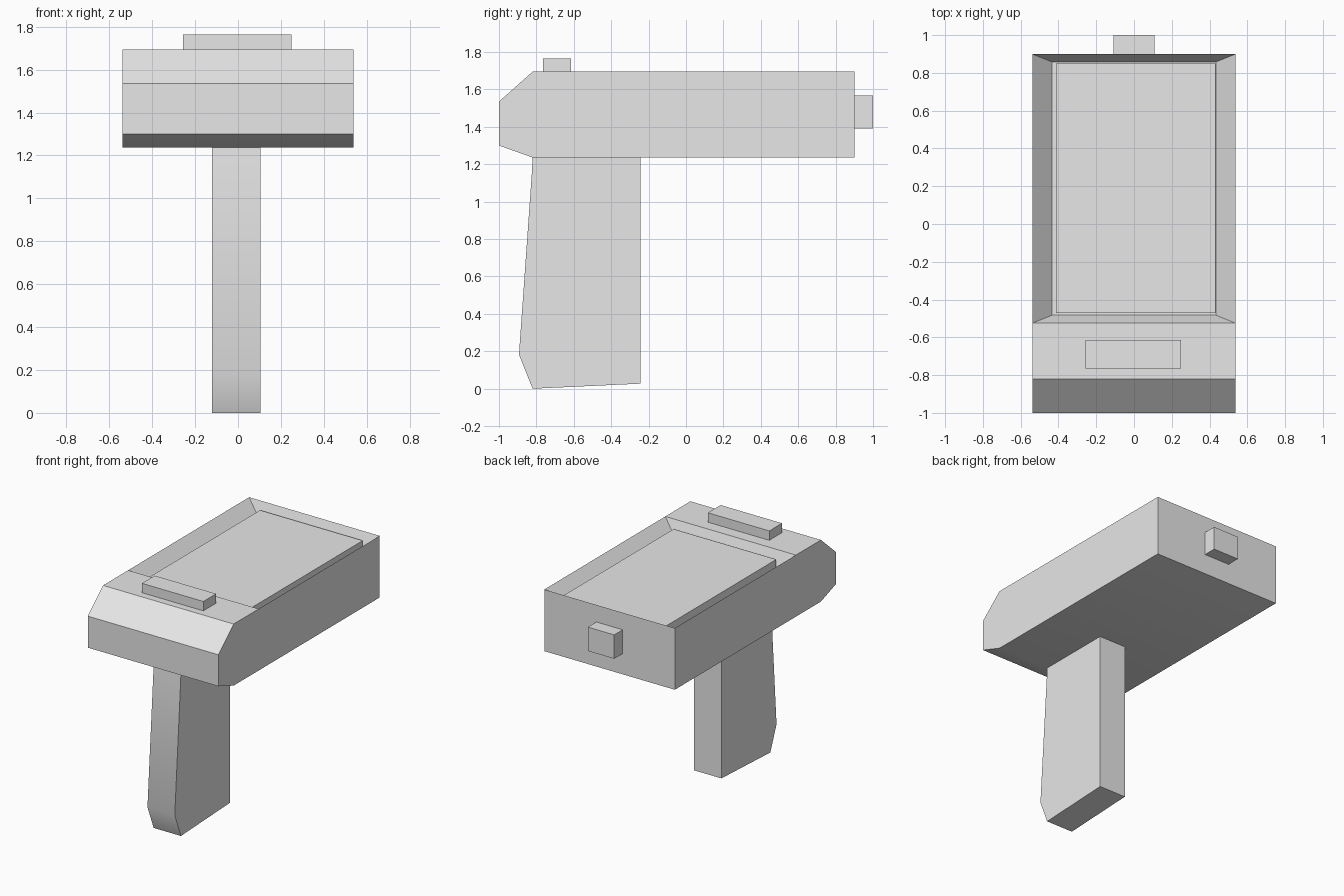
import bpy, bmesh, math

if "Cube" in bpy.data.objects:
    bpy.data.objects.remove(bpy.data.objects["Cube"])

grey = bpy.data.materials.new("light grey")
grey.diffuse_color = (0.8, 0.8, 0.8, 1)
grey.use_nodes = True
grey.node_tree.nodes["Principled BSDF"].inputs["Base Color"].default_value = grey.diffuse_color


def finish(name, bm):
    bmesh.ops.recalc_face_normals(bm, faces=bm.faces[:])
    mesh = bpy.data.meshes.new(name)
    bm.to_mesh(mesh)
    bm.free()
    mesh.materials.append(grey)
    obj = bpy.data.objects.new(name, mesh)
    bpy.context.collection.objects.link(obj)
    bpy.ops.object.select_all(action='DESELECT')
    bpy.context.view_layer.objects.active = obj
    obj.select_set(True)
    bpy.ops.object.shade_smooth_by_angle(angle=math.radians(30))
    return obj


def extrude_profile(profile, x0, x1, skip=()):
    """Extrude a (y, z) outline across x, leaving out the listed strips."""
    bm = bmesh.new()
    left = [bm.verts.new((x0, y, z)) for y, z in profile]
    right = [bm.verts.new((x1, y, z)) for y, z in profile]
    bm.faces.new(left)
    bm.faces.new(right)
    n = len(profile)
    for i in range(n):
        j = (i + 1) % n
        if i not in skip:
            bm.faces.new((left[i], left[j], right[j], right[i]))
    return bm, left, right


def box(name, x, y, z):
    outline = [(y[0], z[0]), (y[1], z[0]), (y[1], z[1]), (y[0], z[1])]
    return finish(name, extrude_profile(outline, *x)[0])


# Main housing with a sloped display recess in its top
W = 0.538
housing = [(-1, 1.30), (-0.82, 1.236), (0.9, 1.236), (0.9, 1.695),
           (-0.525, 1.695), (-0.82, 1.695), (-1, 1.535)]
bm, left, right = extrude_profile(housing, -W, W, skip=(3,))
rim = [left[3], left[4], right[4], right[3]]
floor = [bm.verts.new((x, y, 1.59)) for x, y in
         ((-0.434, 0.858), (-0.434, -0.483), (0.434, -0.483), (0.434, 0.858))]
for i in range(4):
    j = (i + 1) % 4
    bm.faces.new((rim[i], rim[j], floor[j], floor[i]))
bm.faces.new(floor)
finish("housing", bm)

# Raised display slab inside the recess
box("display", (-0.414, 0.432), (-0.471, 0.851), (1.585, 1.65))

# Button on the top and connector on the back
box("top_button", (-0.256, 0.25), (-0.765, -0.615), (1.69, 1.765))
box("rear_connector", (-0.108, 0.108), (0.895, 1.0), (1.39, 1.568))

# Grip
grip = [(-0.82, 1.24), (-0.823, 1.17), (-0.893, 0.182), (-0.82, 0.0),
        (-0.244, 0.027), (-0.244, 1.24)]
finish("grip", extrude_profile(grip, -0.121, 0.104)[0])
